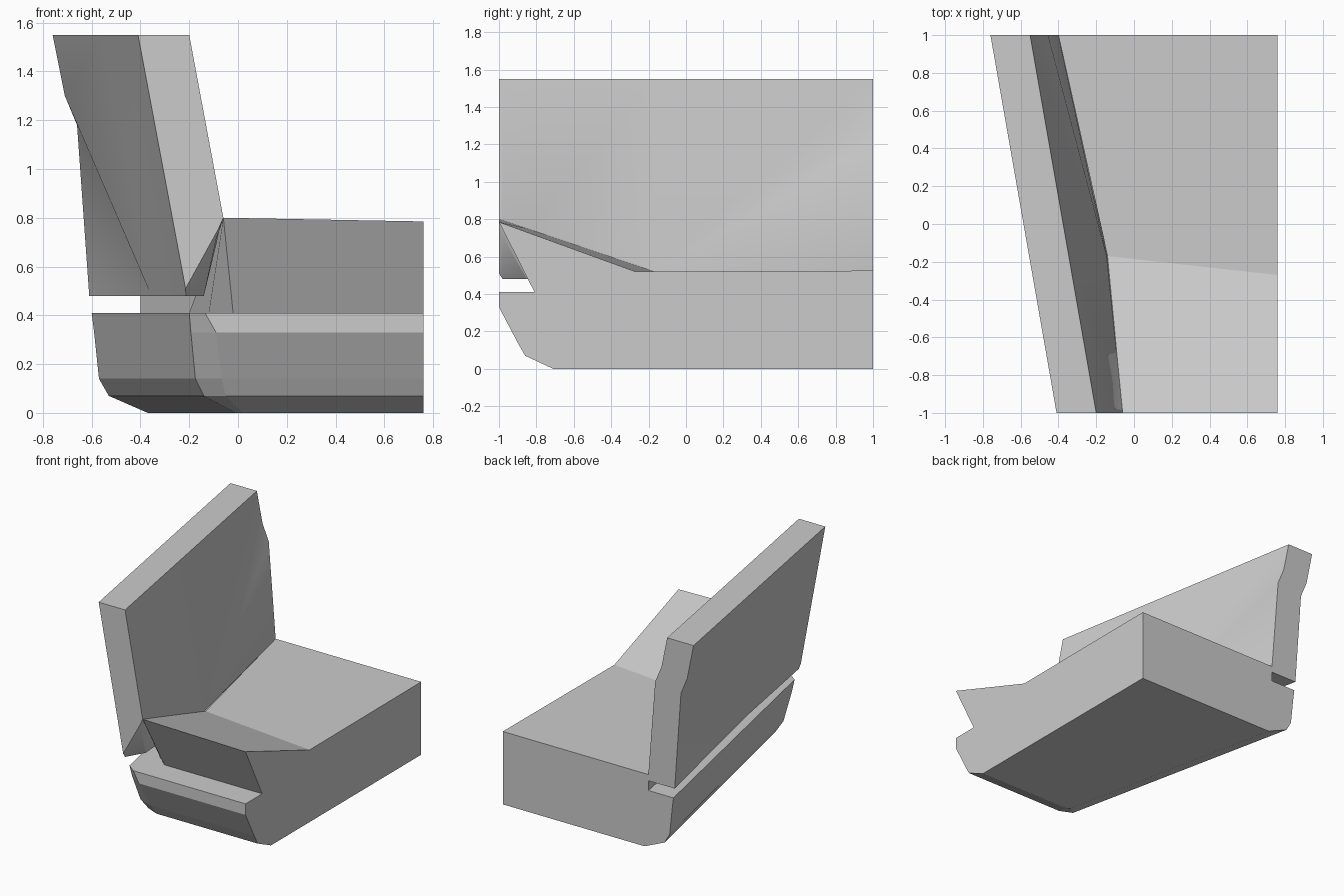
import bpy
import bmesh

cube = bpy.data.objects.get("Cube")
if cube:
    bpy.data.objects.remove(cube, do_unlink=True)

GREY = (0.6, 0.6, 0.6, 1)
grey = bpy.data.materials.new("plain grey")
grey.use_nodes = True
grey.diffuse_color = GREY
grey.node_tree.nodes["Principled BSDF"].inputs["Base Color"].default_value = GREY


def loft(name, rings, end_faces=None):
    """Skin matching rings of points and close both ends."""
    bm = bmesh.new()
    rows = [[bm.verts.new(p) for p in ring] for ring in rings]
    n = len(rows[0])
    for low, high in zip(rows, rows[1:]):
        for i in range(n):
            j = (i + 1) % n
            bm.faces.new((low[i], low[j], high[j], high[i]))
    bm.faces.new(rows[0])
    for face in end_faces or [range(n)]:
        bm.faces.new([rows[-1][i] for i in face])
    bmesh.ops.remove_doubles(bm, verts=bm.verts, dist=0.0005)
    bmesh.ops.recalc_face_normals(bm, faces=bm.faces)
    mesh = bpy.data.meshes.new(name)
    bm.to_mesh(mesh)
    bm.free()
    mesh.materials.append(grey)
    obj = bpy.data.objects.new(name, mesh)
    bpy.context.collection.objects.link(obj)
    return obj


RIGHT, BACK = 0.76, 1.0


# Lower tray: chamfered lip with a cut front corner
def tray_ring(z, back_x, side, front):
    return [(back_x, BACK, z), (*side, z), (*front, z),
            (RIGHT, front[1], z), (RIGHT, BACK, z)]


loft("lower_tray", [
    tray_ring(0.0, -0.37, (-0.01, -0.69), (0.02, -0.71)),
    tray_ring(0.07, -0.53, (-0.14, -0.82), (-0.05, -0.86)),
    tray_ring(0.14, -0.57, (-0.175, -0.86), (-0.067, -0.90)),
    tray_ring(0.33, -0.59, (-0.193, -0.93), (-0.09, -1.0)),
    tray_ring(0.41, -0.60, (-0.20, -0.95), (-0.135, -1.0)),
])

# Upper block: undercut front, top rising towards the front
block_base = [(-0.40, BACK), (-0.20, -0.17), (-0.12, -0.72), (-0.02, -0.81),
              (RIGHT, -0.81), (RIGHT, -0.27), (RIGHT, BACK)]
block_top = [(-0.40, BACK, 0.525), (-0.14, -0.17, 0.52), (-0.075, -0.85, 0.75),
             (-0.06, -1.0, 0.80), (RIGHT, -1.0, 0.785),
             (RIGHT, -0.27, 0.52), (RIGHT, BACK, 0.525)]
loft("upper_block", [[(x, y, 0.41) for x, y in block_base], block_top],
     [(0, 1, 5, 6), (1, 2, 3, 4, 5)])


# Leaning wall: constant section at the front, a fading crease at the back
def wall_ring(y, outer, root, inner):
    outer = outer + [outer[-1]] * (3 - len(outer))
    inner = [inner[0]] * (3 - len(inner)) + inner
    shift = -0.175 * (y + 1)
    section = [(-0.41 + shift, 1.55)] + outer + [root] + inner
    section.append((-0.20 + shift, 1.55))
    return [(x, y, z) for x, z in section]


wall = loft("leaning_wall", [
    wall_ring(-1.0, [(-0.215, 0.51)], (-0.08, 0.755), [(-0.06, 0.80)]),
    wall_ring(-0.98, [(-0.213, 0.48)], (-0.09, 0.71), [(-0.062, 0.793)]),
    wall_ring(-0.85, [(-0.236, 0.48)], (-0.14, 0.48), [(-0.075, 0.75)]),
    wall_ring(-0.17, [(-0.355, 0.48)], (-0.20, 0.48), [(-0.145, 0.52)]),
    wall_ring(BACK, [(-0.71, 1.30), (-0.66, 1.18), (-0.61, 0.48)],
              (-0.39, 0.48), [(-0.40, 0.525), (-0.455, 1.21), (-0.505, 1.33)]),
])

# Soften the shallow crease while keeping true edges sharp
bpy.ops.object.select_all(action="DESELECT")
wall.select_set(True)
bpy.context.view_layer.objects.active = wall
bpy.ops.object.shade_smooth_by_angle(angle=0.5)
